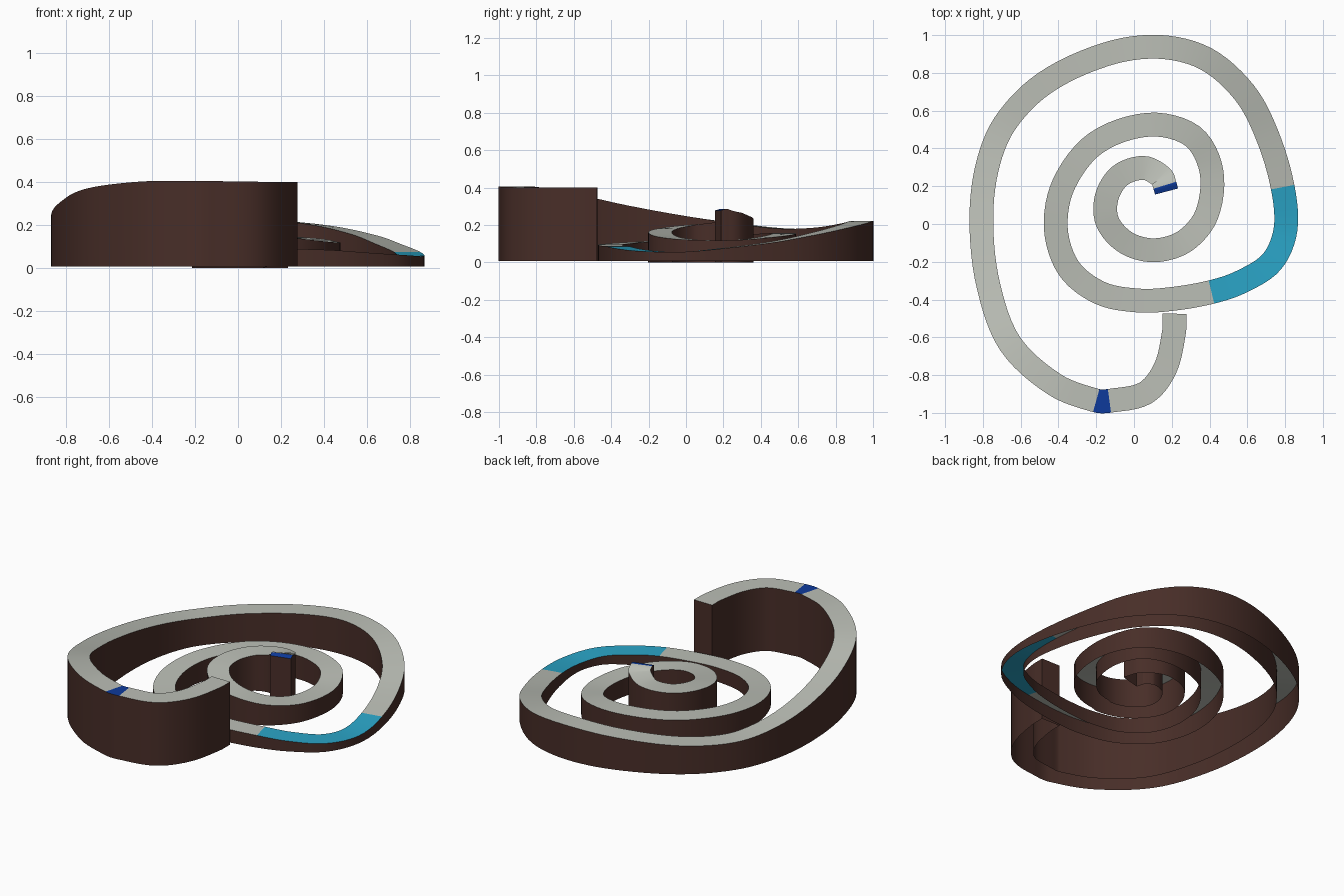
import bpy, bmesh
from mathutils import Vector

if "Cube" in bpy.data.objects:
    bpy.data.objects.remove(bpy.data.objects["Cube"])

WIDTH = 0.126
STEPS = 6

# centre line of the track: x, y, height of the top surface
PATH = [
    (0.215, -0.475, 0.40), (0.212, -0.57, 0.40), (0.165, -0.765, 0.40), (0.06, -0.895, 0.402),
    (-0.13, -0.936, 0.405), (-0.20, -0.935, 0.405), (-0.42, -0.85, 0.403), (-0.655, -0.635, 0.37),
    (-0.77, -0.33, 0.305), (-0.808, 0.0, 0.247), (-0.78, 0.29, 0.205), (-0.685, 0.53, 0.18),
    (-0.475, 0.745, 0.186), (-0.15, 0.898, 0.21), (0.13, 0.938, 0.222), (0.38, 0.875, 0.20),
    (0.585, 0.695, 0.155), (0.705, 0.47, 0.11), (0.787, 0.195, 0.075), (0.802, -0.03, 0.055),
    (0.73, -0.20, 0.06), (0.57, -0.305, 0.072), (0.41, -0.360, 0.084), (0.20, -0.397, 0.09),
    (0.02, -0.405, 0.095), (-0.18, -0.365, 0.10), (-0.345, -0.235, 0.11), (-0.414, -0.02, 0.125),
    (-0.37, 0.215, 0.14), (-0.20, 0.43, 0.152), (0.08, 0.526, 0.155), (0.31, 0.465, 0.14),
    (0.41, 0.28, 0.12), (0.385, 0.05, 0.12), (0.27, -0.09, 0.135), (0.11, -0.139, 0.16),
    (-0.04, -0.10, 0.18), (-0.14, 0.01, 0.198), (-0.145, 0.14, 0.21), (-0.075, 0.255, 0.22),
    (0.05, 0.297, 0.235), (0.145, 0.25, 0.265), (0.163, 0.205, 0.285), (0.172, 0.172, 0.278),
]
LAST = len(PATH) - 2


def material(name, colour):
    m = bpy.data.materials.new(name)
    m.diffuse_color = (*colour, 1)
    m.use_nodes = True
    m.node_tree.nodes["Principled BSDF"].inputs["Base Color"].default_value = m.diffuse_color
    return m


def smooth_point(i, t):
    """Hermite point between control points i and i + 1, spacing aware."""
    p0, p1, p2, p3 = [Vector(PATH[max(0, min(LAST + 1, i + k))]) for k in (-1, 0, 1, 2)]
    a, b, c = (p1 - p0).length, (p2 - p1).length, (p3 - p2).length
    m1 = (p2 - p0) * b / (a + b)
    m2 = (p3 - p1) * b / (b + c)
    return (p1 * (2 * t ** 3 - 3 * t * t + 1) + m1 * (t ** 3 - 2 * t * t + t)
            + p2 * (3 * t * t - 2 * t ** 3) + m2 * (t ** 3 - t * t))


def surface(i):
    """Material of the top surface along the track."""
    if i in (4, LAST):
        return 3
    return 2 if 18 <= i < 22 else 1


# sampled centre line with the control segment of every sample
samples = [(smooth_point(i, s / STEPS), i) for i in range(LAST + 1) for s in range(STEPS)]
samples.append((Vector(PATH[-1]), LAST))

# track body: top strip and two skirts, open underneath
bm = bmesh.new()
rings = []
for n, (p, seg) in enumerate(samples):
    d = samples[min(n + 1, len(samples) - 1)][0] - samples[max(n - 1, 0)][0]
    side = Vector((-d.y, d.x, 0)).normalized() * WIDTH / 2
    base = 0.0 if seg >= 35 else 0.008
    a, b = p - side, p + side
    rings.append([bm.verts.new(v) for v in ((a.x, a.y, base), a, b, (b.x, b.y, base))])

for n in range(len(rings) - 1):
    r, q = rings[n], rings[n + 1]
    for k in range(3):
        f = bm.faces.new((r[k], q[k], q[k + 1], r[k + 1]))
        f.material_index = surface(samples[n][1]) if k == 1 else 0
        f.smooth = True

# end walls
bm.faces.new(rings[0])
bm.faces.new(rings[-1][::-1])
bmesh.ops.recalc_face_normals(bm, faces=bm.faces)
if sum(f.normal.z for f in bm.faces) < 0:
    bmesh.ops.reverse_faces(bm, faces=bm.faces)

mesh = bpy.data.meshes.new("spiral_track")
bm.to_mesh(mesh)
bm.free()
track = bpy.data.objects.new("spiral_track", mesh)
bpy.context.collection.objects.link(track)
for m in (material("dark brown", (0.065, 0.027, 0.021)), material("pale grey", (0.50, 0.52, 0.47)),
          material("cyan", (0.024, 0.38, 0.58)), material("deep blue", (0.004, 0.042, 0.33))):
    mesh.materials.append(m)

bpy.context.view_layer.objects.active = track
track.select_set(True)
bpy.ops.object.shade_smooth_by_angle(angle=0.6)
